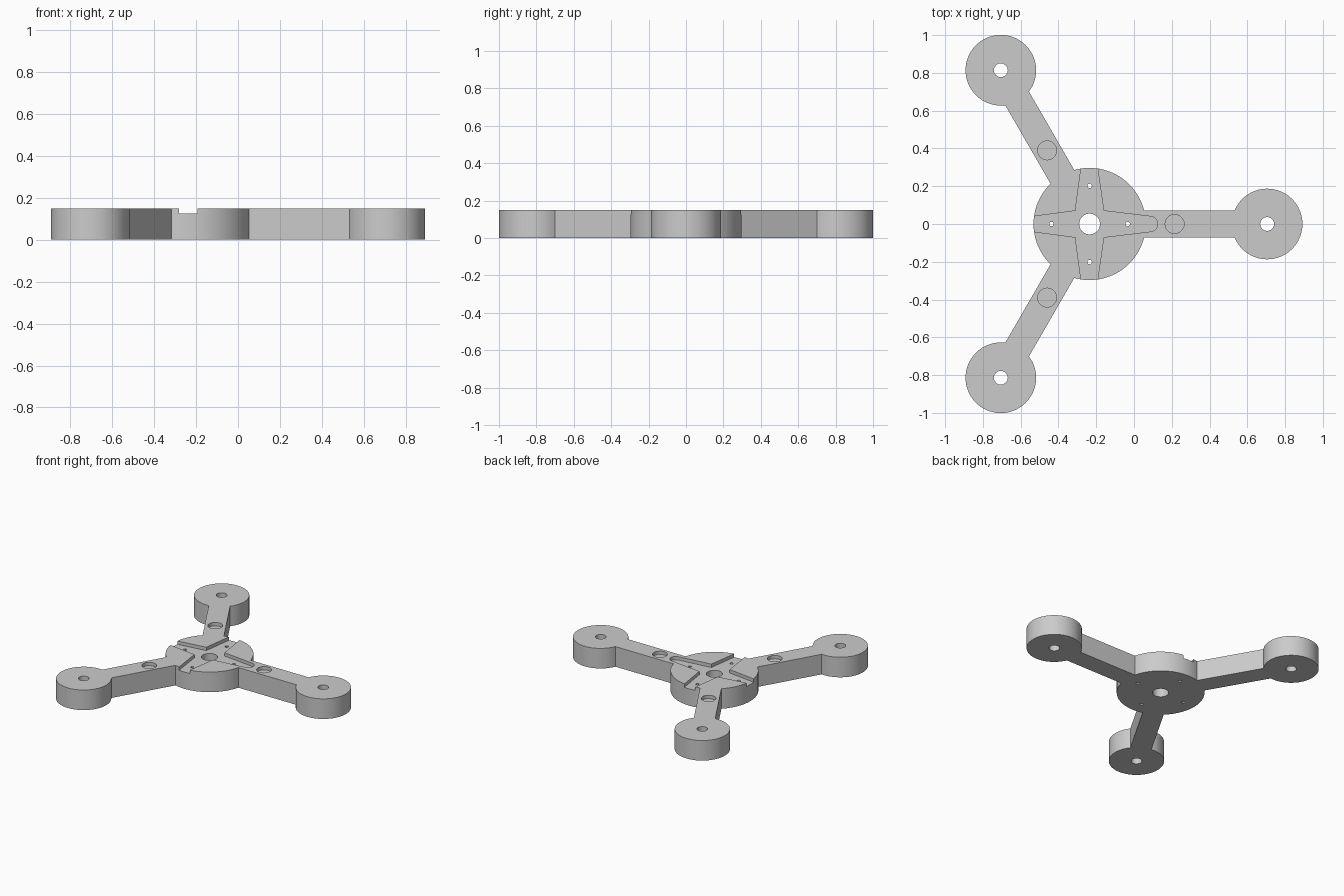
import bpy, bmesh
from math import pi, sin, cos, asin, radians
from mathutils import Vector

cube = bpy.data.objects.get("Cube")
if cube:
    bpy.data.objects.remove(cube)

CENTRE = Vector((-0.235, 0.0))
HEIGHT, FLOOR = 0.15, 0.125
HUB_R, PAD_R, REACH, HALF_ARM = 0.297, 0.187, 0.94, 0.0725
ARMS = [radians(a) for a in (0, 120, 240)]

grey = bpy.data.materials.new("light grey")
grey.use_nodes = True
colour = (0.6, 0.6, 0.6, 1)
grey.diffuse_color = colour
grey.node_tree.nodes["Principled BSDF"].inputs["Base Color"].default_value = colour


def polar(r, a, origin=(0, 0)):
    return Vector(origin) + Vector((r * cos(a), r * sin(a)))


def arc(origin, r, start, end, n):
    return [polar(r, start + (end - start) * i / n, origin) for i in range(n + 1)]


def prism(name, outline, low, high):
    """Extrude a flat outline between two heights."""
    bm = bmesh.new()
    face = bm.faces.new([bm.verts.new((p.x, p.y, low)) for p in outline])
    top = bmesh.ops.extrude_face_region(bm, geom=[face])["geom"]
    verts = [v for v in top if isinstance(v, bmesh.types.BMVert)]
    bmesh.ops.translate(bm, verts=verts, vec=(0, 0, high - low))
    bmesh.ops.recalc_face_normals(bm, faces=bm.faces[:])
    mesh = bpy.data.meshes.new(name)
    bm.to_mesh(mesh)
    bm.free()
    mesh.materials.append(grey)
    obj = bpy.data.objects.new(name, mesh)
    bpy.context.collection.objects.link(obj)
    return obj


def hole(name, origin, r, low, sides):
    return prism(name, arc(origin, r, 0, 2 * pi, sides)[:-1], low, HEIGHT + 0.1)


# Body outline: hub arcs joined to round pads by straight arms
hub_a, pad_a = asin(HALF_ARM / HUB_R), asin(HALF_ARM / PAD_R)
outline = []
for a in ARMS:
    outline += arc(polar(REACH, a, CENTRE), PAD_R, a - pi + pad_a, a + pi - pad_a, 56)
    outline += arc(CENTRE, HUB_R, a + hub_a, a + 2 * pi / 3 - hub_a, 28)
body = prism("three_arm_frame", outline, 0, HEIGHT)

# Cross-shaped recess in the hub, with one rounded end
half = [Vector(p) for p in ((-0.15, 0.07), (-0.076, 0.07), (-0.035, 0.35), (0.03, 0.35), (0.075, 0.07))]
half[0] = Vector((-0.32, 0.037))
half[2].x, half[3].x = -0.038, 0.034
tip = arc((0.32, 0), 0.04, radians(82), radians(-82), 16)
cross = half + tip + [Vector((p.x, -p.y)) for p in reversed(half)]
cutters = [prism("recess_cutter", [p + CENTRE for p in cross], FLOOR, HEIGHT + 0.1)]

# Through holes in the hub and pads, shallow round pockets in the arms
cutters.append(hole("centre_hole_cutter", CENTRE, 0.055, -0.1, 32))
for i in range(4):
    cutters.append(hole("screw_hole_cutter", polar(0.202, i * pi / 2, CENTRE), 0.012, -0.1, 12))
for a in ARMS:
    cutters.append(hole("pad_hole_cutter", polar(REACH, a, CENTRE), 0.037, -0.1, 16))
    cutters.append(hole("pocket_cutter", polar(0.45, a, CENTRE), 0.05, FLOOR, 32))

for cutter in cutters:
    cutter.hide_render = True
    mod = body.modifiers.new(cutter.name, 'BOOLEAN')
    mod.operation, mod.solver, mod.object = 'DIFFERENCE', 'EXACT', cutter

# Bake the cuts and remove the cutters
bpy.context.view_layer.update()
graph = bpy.context.evaluated_depsgraph_get()
result = bpy.data.meshes.new_from_object(body.evaluated_get(graph))
body.modifiers.clear()
body.data = result
for cutter in cutters:
    bpy.data.objects.remove(cutter)

# Smooth round walls, crisp edges
result.shade_smooth()
result.set_sharp_from_angle(angle=radians(30))
